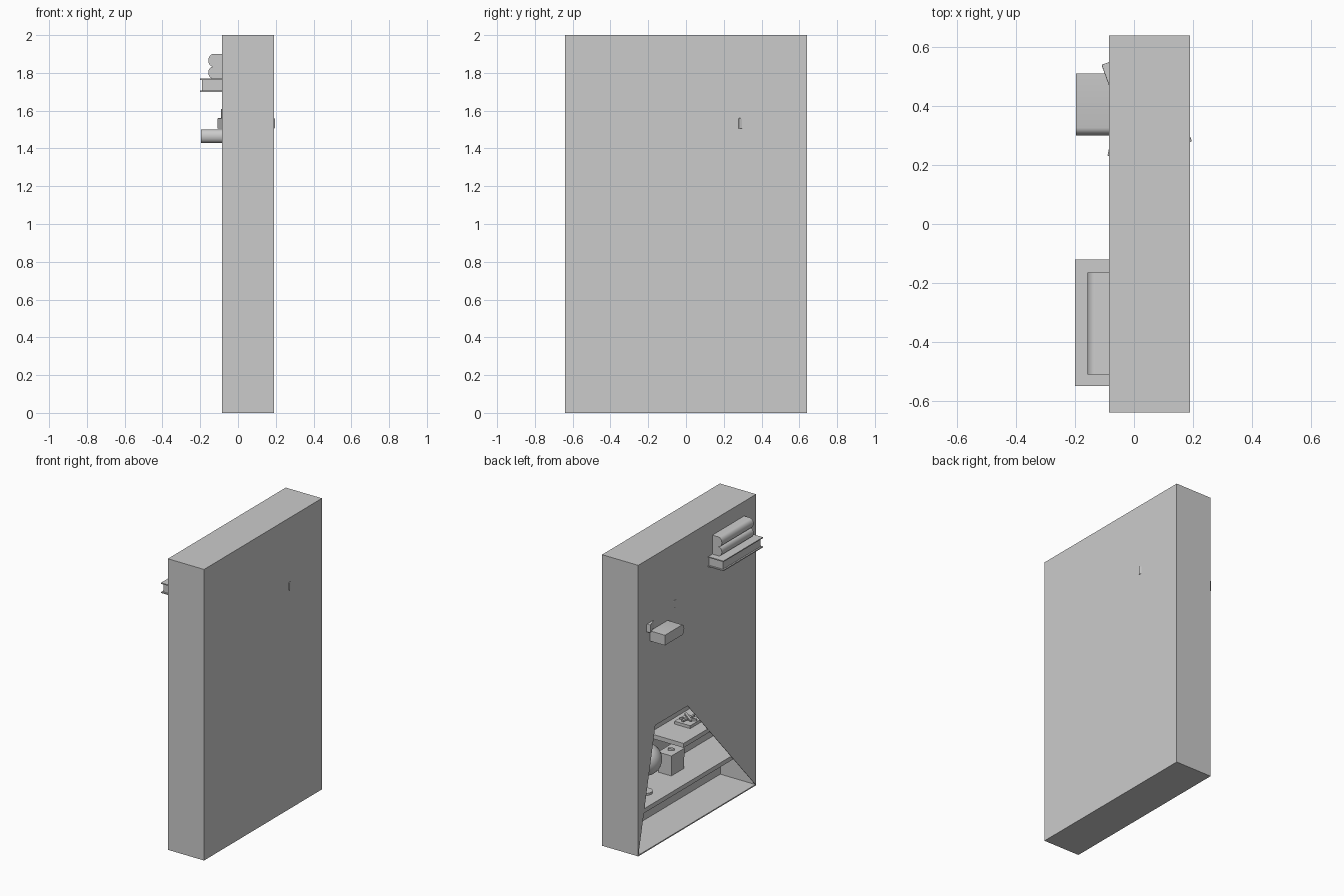
import bpy, math

if "Cube" in bpy.data.objects:
    bpy.data.objects.remove(bpy.data.objects["Cube"])

XF, XB, W, H, T = -0.085, 0.19, 0.64, 2.0, 0.008   # open side, closed side, half width, height, panel


def finish(name, bm_obj, bevel=0.0, smooth=False):
    bm_obj.name = name
    if bevel:
        m = bm_obj.modifiers.new("bevel", "BEVEL")
        m.width, m.segments = bevel, 4
    if smooth:
        bpy.ops.object.shade_smooth_by_angle(angle=math.radians(40))
    return bm_obj


def box(name, x0, x1, y0, y1, z0, z1, rot=0.0, bevel=0.0):
    bpy.ops.mesh.primitive_cube_add(size=1, location=((x0 + x1) / 2, (y0 + y1) / 2, (z0 + z1) / 2),
                                    rotation=(0, 0, rot))
    o = bpy.context.object
    o.scale = (x1 - x0, y1 - y0, z1 - z0)
    bpy.ops.object.transform_apply(location=False, rotation=False, scale=True)
    return finish(name, o, bevel, False)


def prism(name, pts, axis, a0, a1, smooth=False):
    """Extrude a profile along x (pts = y,z) or along y (pts = x,z)."""
    put = (lambda p, a: (a, p[0], p[1])) if axis == "x" else (lambda p, a: (p[0], a, p[1]))
    n = len(pts)
    verts = [put(p, a) for a in (a0, a1) for p in pts]
    faces = [list(range(n))[::-1], list(range(n, 2 * n))]
    faces += [(i, (i + 1) % n, n + (i + 1) % n, n + i) for i in range(n)]
    me = bpy.data.meshes.new(name)
    me.from_pydata(verts, [], faces)
    o = bpy.data.objects.new(name, me)
    bpy.context.collection.objects.link(o)
    bpy.context.view_layer.objects.active = o
    bpy.ops.object.select_all(action="DESELECT")
    o.select_set(True)
    bpy.ops.object.mode_set(mode="EDIT")
    bpy.ops.mesh.select_all(action="SELECT")
    bpy.ops.mesh.normals_make_consistent(inside=False)
    bpy.ops.object.mode_set(mode="OBJECT")
    return finish(name, o, 0, smooth)


def spine_profile(u0, u1, z0, z1, steps=8):
    """Rectangle whose u0 end is a soft round."""
    h, c = (z1 - z0) / 2, (z0 + z1) / 2
    d = h * 0.75
    arc = [(u0 + d - d * math.cos(t), c + h * math.sin(t))
           for t in (math.pi * (i / steps - 0.5) for i in range(steps + 1))]
    return arc + [(u1, z1), (u1, z0)]


def bar(name, x, y, z, length, rot):
    box(name, x - length / 2, x + length / 2, y - 0.008, y + 0.008, z, z + 0.012, rot)


# Cabinet shell
box("back_panel", XB - T, XB, -W, W, 0, H)
box("bottom_panel", XF, XB, -W, W, 0, T)
box("top_panel", XF, XB, -W, W, H - T, H)
for s, n in ((-1, "right"), (1, "left")):
    box(n + "_side", XF, XB, min(s * W, s * (W - T)), max(s * W, s * (W - T)), 0, H)

# Front sheet with the sloped opening at the bottom
prism("front_panel", [(-W, 0), (0.104, 0.83), (0.454, 0.83), (W, 0), (W, H), (-W, H)], "x", XF, XF + 0.003)

# Staggered shelves
for i, (z, y0, y1) in enumerate([(0.30, -W, W), (0.585, -W, 0.15), (0.87, -0.15, W),
                                 (1.14, -W, 0.15), (1.43, -0.15, W), (1.70, -W, 0.15)]):
    box(f"shelf_{i + 1}", XF + 0.004, XB - T, y0 + T, y1 - T, z - 0.03, z)

# Hardcover book sticking out of the upper shelf
box("wide_book_cover_low", -0.2, 0.1, -0.55, -0.12, 1.70, 1.707)
box("wide_book_cover_high", -0.2, 0.1, -0.55, -0.12, 1.763, 1.77)
box("wide_book_pages", -0.19, 0.1, -0.54, -0.13, 1.707, 1.763)

# Two round-spined books on top of it
prism("upper_book_low", spine_profile(-0.157, 0.08, 1.77, 1.833), "y", -0.51, -0.165, True)
prism("upper_book_high", spine_profile(-0.157, 0.08, 1.833, 1.9), "y", -0.51, -0.165, True)

# Book on the left shelf, spine towards the middle
prism("left_book", spine_profile(0.30, 0.51, 1.43, 1.50), "x", -0.197, 0.12, True)

# Turned books on top of it, corners poking through the panels
a = math.atan2(0.34, 0.94)
cx, cy = 0.043, 0.41
box("turned_book_low", cx - 0.1, cx + 0.1, cy - 0.174, cy + 0.174, 1.505, 1.56, a, 0.004)
cx, cy = 0.028, 0.36
box("turned_book_high", cx - 0.09, cx + 0.09, cy - 0.15, cy + 0.15, 1.56, 1.61, -0.2, 0.004)

# Globe on a stand
gx, gy = 0.05, 0.37
bpy.ops.mesh.primitive_cylinder_add(vertices=32, radius=0.045, depth=0.014, location=(gx, gy, 0.307))
finish("globe_base", bpy.context.object, 0, True)
bpy.ops.mesh.primitive_cylinder_add(vertices=16, radius=0.01, depth=0.12, location=(gx, gy, 0.37))
finish("globe_stem", bpy.context.object, 0, True)
bpy.ops.mesh.primitive_uv_sphere_add(segments=32, ring_count=16, radius=0.105, location=(gx, gy, 0.53))
finish("globe", bpy.context.object, 0, True)

# Lidded box
box("small_box", 0.057, 0.153, -0.058, 0.078, 0.30, 0.38)
box("small_box_lid", 0.053, 0.157, -0.062, 0.082, 0.38, 0.44)
bar("small_box_handle", 0.105, 0.01, 0.44, 0.04, 0.5)

# Flat box with a bow
box("flat_box", 0.01, 0.13, -0.19, -0.06, 0.585, 0.605)
for i in range(3):
    bar(f"bow_{i + 1}", 0.07, -0.125, 0.605 + i * 0.006, 0.11, 0.4 + i * math.pi / 3)
